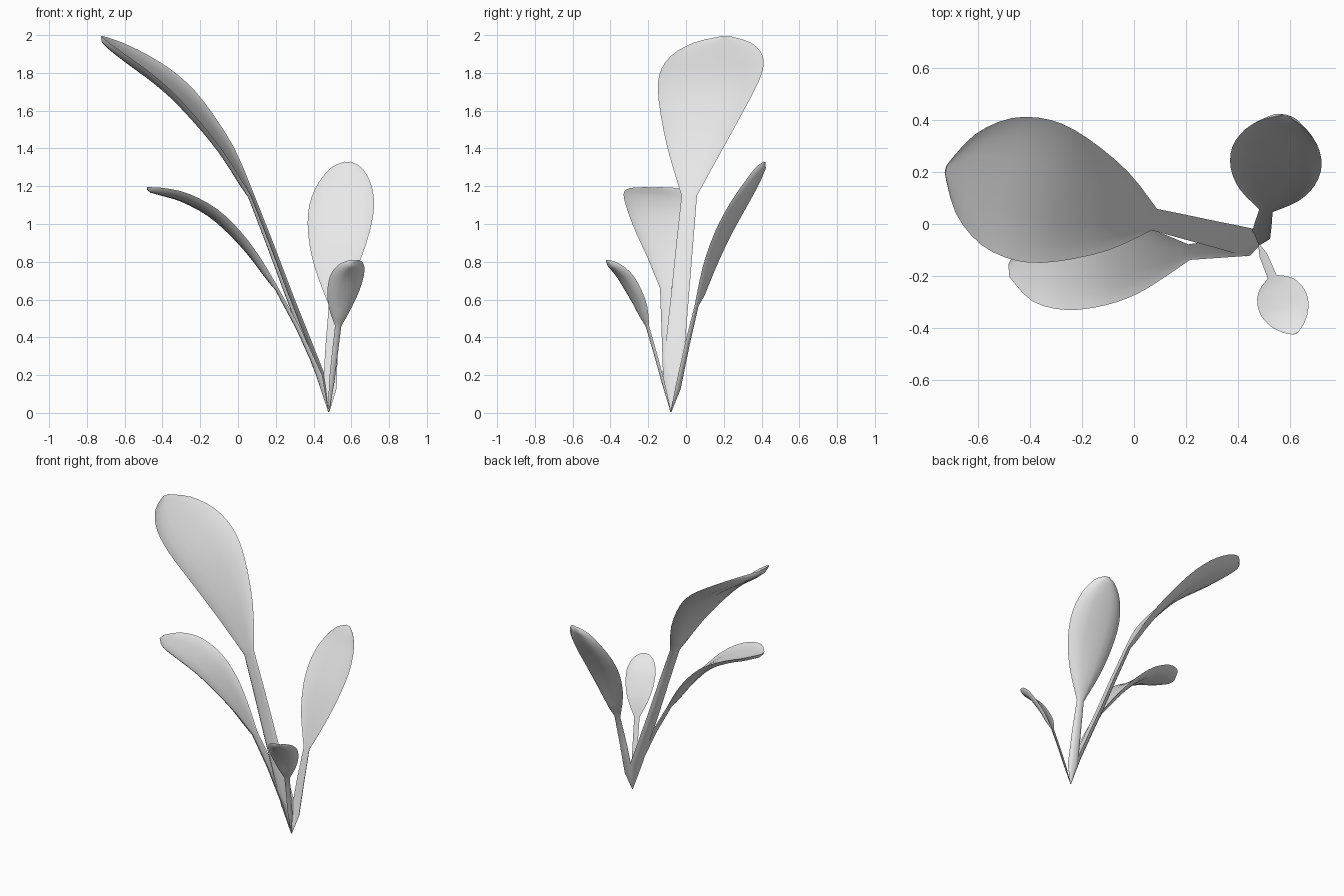
import bpy, bmesh, math
from mathutils import Vector

cube = bpy.data.objects.get("Cube")
if cube:
    bpy.data.objects.remove(cube, do_unlink=True)

# One plain grey for the whole plant
grey = bpy.data.materials.new("pale_grey")
grey.use_nodes = True
colour = (0.8, 0.8, 0.8, 1)
grey.diffuse_color = colour
grey.node_tree.nodes["Principled BSDF"].inputs["Base Color"].default_value = colour

ROOT = Vector((0.48, -0.08, 0))
STEPS = 3       # rows between two blade points
ACROSS = 8      # strips across a blade


def smooth_rows(points):
    """Run a soft curve through the profile points."""
    p = [Vector(q) for q in points]
    p = [p[0]] + p + [p[-1]]
    rows = []
    for a, b, c, d in zip(p, p[1:], p[2:], p[3:]):
        for i in range(STEPS):
            t = i / STEPS
            rows.append(0.5 * (2 * b + (c - a) * t + (2 * a - 5 * b + 4 * c - d) * t ** 2
                               + (3 * b - a - 3 * c + d) * t ** 3))
    return rows + [p[-1]]


def make_leaf(name, reach, stem, blade):
    """Points are (share of the reach, height, half width)."""
    run = Vector((reach[0], reach[1], 0))
    out = run.normalized()
    side = Vector((-out.y, out.x, 0))
    up = Vector((0, 0, 1))
    # Straight stem pieces, then a rounded blade with a crisp neck
    rows = [Vector(q) for q in stem] + smooth_rows(blade)
    centres = [ROOT + run * r.x + up * r.y for r in rows]
    us = [math.sin(math.pi * (i / ACROSS - 0.5)) for i in range(ACROSS + 1)]
    bm = bmesh.new()
    rings = []
    for i, (row, centre) in enumerate(zip(rows, centres)):
        along = centres[min(i + 1, len(rows) - 1)] - centres[max(i - 1, 0)]
        along.normalize()
        normal = up * along.dot(out) - out * along.z
        w = max(row.z, 0.003)
        thick = min(0.022 + 0.04 * w, 0.45 * w)
        # Shallow inner face, then the rounded outer face
        section = [(u, 0.1 * w * (1 - u ** 4)) for u in us]
        section += [(u, 0.1 * w * (1 - u ** 4) + thick * (1 - u ** 4)) for u in us[-2:0:-1]]
        rings.append([bm.verts.new(centre + side * u * w - normal * s) for u, s in section])
    n = len(rings[0])
    for a, b in zip(rings, rings[1:]):
        for j in range(n):
            k = (j + 1) % n
            bm.faces.new((a[j], a[k], b[k], b[j]))
    bm.faces.new(rings[0])
    bm.faces.new(rings[-1])
    bmesh.ops.recalc_face_normals(bm, faces=bm.faces[:])
    mesh = bpy.data.meshes.new(name)
    bm.to_mesh(mesh)
    bm.free()
    mesh.materials.append(grey)
    leaf = bpy.data.objects.new(name, mesh)
    bpy.context.collection.objects.link(leaf)
    bpy.ops.object.select_all(action='DESELECT')
    leaf.select_set(True)
    bpy.context.view_layer.objects.active = leaf
    bpy.ops.object.shade_smooth_by_angle(angle=math.radians(60))


# Tall leaf arching to the right
make_leaf("tall_leaf", (-1.2, 0.29),
          [(0, 0.005, 0.004), (0.03, 0.21, 0.055), (0.165, 0.62, 0.049), (0.25, 0.89, 0.046)],
          [(0.335, 1.15, 0.042), (0.45, 1.41, 0.155), (0.6, 1.65, 0.245), (0.72, 1.79, 0.278),
           (0.84, 1.89, 0.25), (0.94, 1.96, 0.155), (1, 1.995, 0.02)])

# Lower leaf beside it
make_leaf("side_leaf", (-0.96, -0.1),
          [(0, 0.005, 0.004), (0.04, 0.2, 0.038), (0.16, 0.45, 0.034)],
          [(0.28, 0.66, 0.03), (0.385, 0.82, 0.085), (0.5, 0.96, 0.138), (0.635, 1.08, 0.17),
           (0.79, 1.16, 0.172), (0.92, 1.19, 0.125), (1, 1.195, 0.025)])

# Upright leaf at the back
make_leaf("back_leaf", (0.1, 0.495),
          [(0, 0.005, 0.004), (0.06, 0.13, 0.037), (0.16, 0.36, 0.033)],
          [(0.265, 0.57, 0.026), (0.385, 0.77, 0.115), (0.53, 0.95, 0.165), (0.69, 1.1, 0.175),
           (0.84, 1.22, 0.14), (0.94, 1.3, 0.08), (1, 1.33, 0.015)])

# Small leaf at the front
make_leaf("front_leaf", (0.14, -0.34),
          [(0, 0.005, 0.003), (0.12, 0.17, 0.016), (0.24, 0.32, 0.017)],
          [(0.36, 0.46, 0.018), (0.44, 0.56, 0.066), (0.56, 0.65, 0.092), (0.7, 0.73, 0.096),
           (0.84, 0.78, 0.076), (0.94, 0.803, 0.044), (1, 0.81, 0.012)])
